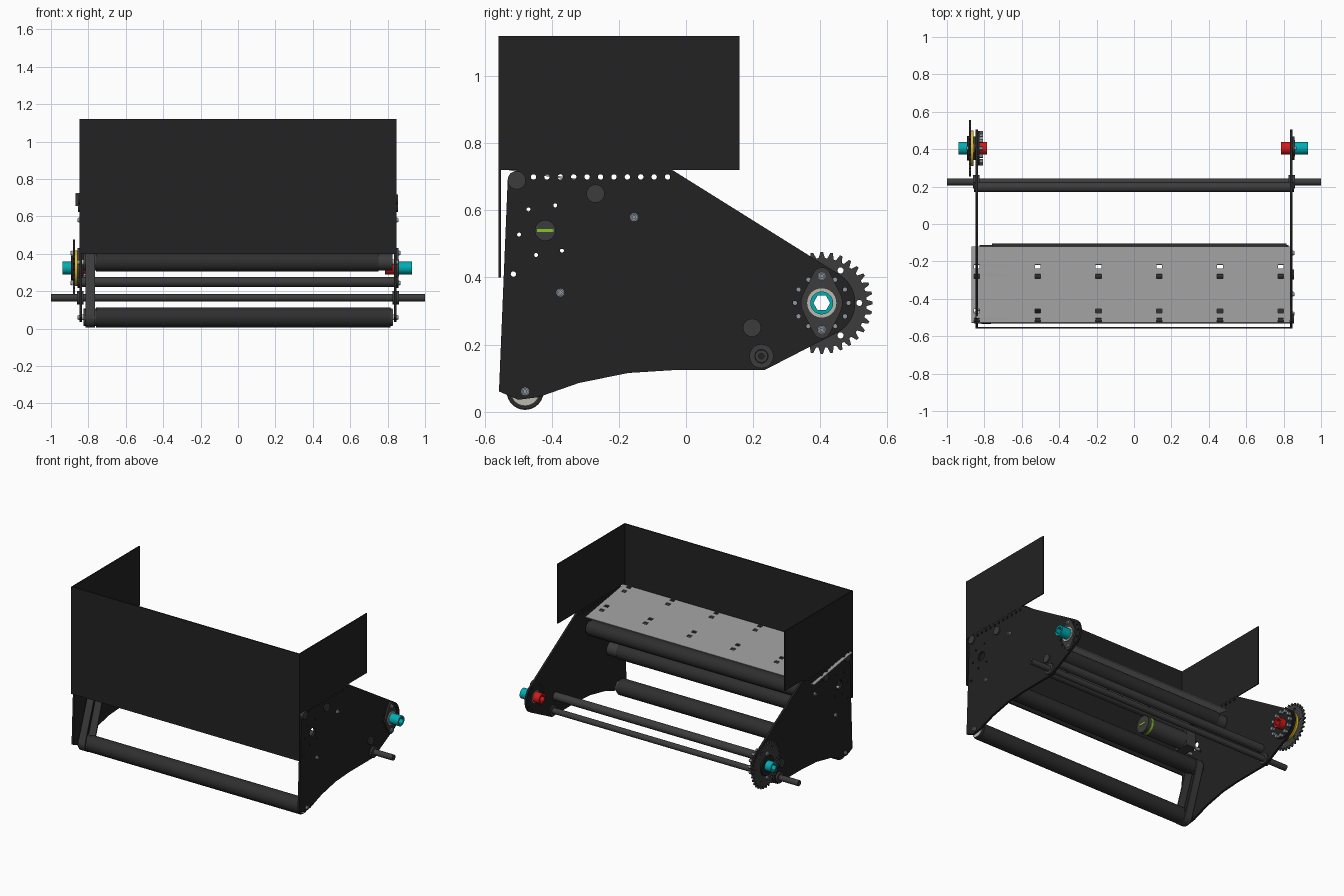
import bpy, math
from math import sin, cos, pi, radians
from mathutils import Matrix, Vector
from mathutils.geometry import convex_hull_2d

if "Cube" in bpy.data.objects:
    bpy.data.objects.remove(bpy.data.objects["Cube"])


def material(name, r, g, b):
    m = bpy.data.materials.new(name)
    m.diffuse_color = (r, g, b, 1)
    m.use_nodes = True
    m.node_tree.nodes["Principled BSDF"].inputs["Base Color"].default_value = m.diffuse_color
    return m


BLACK = material("black_sheet", .016, .016, .017)
RUBBER = material("dark_rubber", .028, .028, .028)
STEEL = material("dark_steel", .045, .045, .045)
SHELF = material("shelf_grey", .33, .33, .33)
BOLT = material("bolt_grey", .28, .32, .36)
PALE = material("bearing_pale", .5, .48, .42)
CYAN = material("cyan_plastic", 0, .42, .45)
RED = material("red_plastic", .65, .01, .01)
YELLOW = material("yellow_plastic", .75, .5, .02)
GREEN = material("green_accent", .25, .55, .02)

# local x, y, z -> world y, z, x : profiles are drawn in the side view
SIDE = Matrix(((0, 0, 1, 0), (1, 0, 0, 0), (0, 1, 0, 0), (0, 0, 0, 1)))


def profile(name, loops, lo, hi, mat, frame=SIDE):
    """Extrude closed loops (first outline, then holes) between lo and hi."""
    cu = bpy.data.curves.new(name, 'CURVE')
    cu.dimensions, cu.fill_mode = '2D', 'BOTH'
    cu.extrude = (hi - lo) / 2
    for loop in loops:
        s = cu.splines.new('POLY')
        s.points.add(len(loop) - 1)
        for p, co in zip(s.points, loop):
            p.co = (co[0], co[1], 0, 1)
        s.use_cyclic_u = True
    tmp = bpy.data.objects.new(name + "_curve", cu)
    bpy.context.collection.objects.link(tmp)
    bpy.context.view_layer.update()
    me = bpy.data.meshes.new_from_object(tmp.evaluated_get(bpy.context.evaluated_depsgraph_get()))
    bpy.data.objects.remove(tmp)
    me.transform(frame @ Matrix.Translation((0, 0, (lo + hi) / 2)))
    me.materials.clear()
    me.materials.append(mat)
    ob = bpy.data.objects.new(name, me)
    bpy.context.collection.objects.link(ob)
    return ob


def circle(y, z, r, n=40, turn=0):
    return [(y + r * cos(turn + 2 * pi * i / n), z + r * sin(turn + 2 * pi * i / n)) for i in range(n)]


def rect(x0, x1, y0, y1):
    return [(x0, y0), (x1, y0), (x1, y1), (x0, y1)]


def hull(*circles):
    pts = [Vector(p) for c in circles for p in circle(*c)]
    return [pts[i] for i in convex_hull_2d(pts)]


def rod(name, y, z, r, lo, hi, mat, bore=0, n=40):
    lo, hi = min(lo, hi), max(lo, hi)
    loops = [circle(y, z, r, n)] + ([circle(y, z, bore, 24)] if bore else [])
    return profile(name, loops, lo, hi, mat)


def bolt(name, y, z, s, x=.847):
    """Socket head bolt on the outer face of side s."""
    a, b = sorted((s * x, s * (x + .006)))
    rod(name + "_washer", y, z, .013, a, b, BOLT, n=20)
    a, b = sorted((s * (x + .006), s * (x + .012)))
    profile(name + "_head", [circle(y, z, .010, 20), circle(y, z, .005, 6)], a, b, BOLT)


HY, HZ = .405, .324           # hub centre
LOWER, MIDDLE, UPPER = (-.48, .06), (-.375, .355), (-.155, .58)

# side plates with adjustment holes
nose = [(HY + .1 * cos(radians(a)), HZ + .1 * sin(radians(a))) for a in range(-63, 59, 6)]
outline = [(-.558, .06), (-.50, .035), (-.44, .043), (-.32, .085), (-.173, .115), (-.03, .124),
           (.235, .124)] + nose + [(-.04, .72), (-.505, .72), (-.525, .71), (-.532, .69)]
holes = [circle(-.455 + .04 * i, .70, .008, 16) for i in range(11)]
holes += [circle(-.515, .41, .008, 16), circle(-.42, .54, .03, 28), circle(HY, HZ, .04, 32)]
holes += [circle(y, z, .006, 12) for y, z in
          ((-.47, .603), (-.39, .615), (-.498, .528), (-.447, .467), (-.37, .48))]
holes += [circle(HY + .08 * cos(k * pi / 6), HZ + .08 * sin(k * pi / 6), .0065, 12)
          for k in range(12) if k not in (3, 9)]
for s, side in ((-1, "left"), (1, "right")):
    a, b = sorted((s * .833, s * .847))
    profile(side + "_side_plate", [outline] + holes, a, b, BLACK)
    # guard flap above the plate
    a, b = sorted((s * .841, s * .848))
    profile(side + "_guard_flap", [rect(-.56, .16, .72, 1.12)], a, b, BLACK)
    # roller axle bolts
    for nm, (y, z) in (("lower", LOWER), ("middle", MIDDLE), ("upper", UPPER)):
        bolt(f"{side}_{nm}_axle_bolt", y, z, s)
    # two bolt bearing flange
    a, b = sorted((s * .847, s * .857))
    profile(side + "_bearing_flange", [hull((HY, HZ, .062), (HY, HZ + .08, .026), (HY, HZ - .08, .026)),
                                       circle(HY, HZ, .045)], a, b, STEEL)
    rod(side + "_bearing_ring", HY, HZ, .045, s * .833, s * .862, PALE, bore=.034)
    for dz in (-.08, .08):
        bolt(side + "_flange_bolt", HY, HZ + dz, s, .857 if s > 0 else .884)
    # hex bored bushings, cyan outside and red inside
    a, b = sorted((s * .835, s * (.93 if s > 0 else .937)))
    profile(side + "_outer_bushing", [circle(HY, HZ, .034), circle(HY, HZ, .025, 6)], a, b, CYAN)
    a, b = sorted((s * .785, s * .835))
    profile(side + "_inner_bushing", [circle(HY, HZ, .034), circle(HY, HZ, .025, 6)], a, b, RED)
    # collar on the through shaft
    rod(side + "_shaft_collar", .225, .165, .036, s * .825, s * .86, STEEL, bore=.02)

# front guard sheet
profile("front_guard_sheet", [rect(-.56, -.552, .40, 1.12)], -.848, .848, BLACK)

# sloped shelf with slot pairs, resting on the cross tubes
slots = [rect(x - .015, x + .015, y - .011, y + .011)
         for x in (-.84, -.515, -.19, .135, .46, .785) for y in (.28, .228, .04, -.01)]
slope = Matrix.Translation((0, -.505, .719)) @ Matrix.Rotation(-math.atan(.157), 4, 'X')
profile("shelf", [rect(-.87, .833, -.023, .39)] + slots, -.003, .003, SHELF, slope)

# cross tubes and hollow through shaft
for nm, y, z in (("front_shelf", -.505, .69), ("rear_shelf", -.27, .65), ("rear_frame", .197, .25)):
    rod(nm + "_tube", y, z, .027, -.855, .855, STEEL)
rod("through_shaft", .225, .165, .019, -1, 1, STEEL, bore=.008)

# rollers with slimmer end caps
for nm, (y, z), r in (("lower", LOWER, .053), ("middle", MIDDLE, .05), ("upper", UPPER, .05)):
    rod(nm + "_roller", y, z, r, -.76, .75 if nm == "middle" else .815, RUBBER)
    rod(nm + "_roller_left_cap", y, z, r - .006, -.825, -.76, STEEL)
    rod(nm + "_roller_right_cap", y, z, r - .006, .75, .825, STEEL)
    rod(nm + "_roller_axle", y, z, .015, -.84, .84, PALE, n=20)
rod("lower_roller_end_bearing", *LOWER, .043, .825, .83, PALE)

# drive belt on the left
profile("drive_belt", [hull((*LOWER, .055), (*MIDDLE, .053)), hull((*LOWER, .046), (*MIDDLE, .044))],
        -.815, -.765, STEEL)

# drive motor hung on the left plate
rod("motor_body", -.42, .54, .055, -.72, -.42, STEEL)
rod("motor_green_band", -.42, .54, .0565, -.46, -.445, GREEN)
profile("motor_end_stripe", [rect(-.445, -.395, .535, .545)], -.42, -.417, GREEN)
profile("motor_gearbox", [rect(-.475, -.365, .485, .595)], -.79, -.72, STEEL)
for dy in (-.035, .035):
    rod("motor_standoff", -.42 + dy, .50, .01, -.835, -.79, BOLT, n=16)

# sprocket with lightening holes, yellow spacer and bolt circle
N = 32
teeth = []
for i in range(N):
    for off, r in ((-.36, .134), (-.13, .152), (.13, .152), (.36, .134)):
        t = 2 * pi * (i + off) / N
        teeth.append((HY + r * cos(t), HZ + r * sin(t)))
light = [circle(HY + .112 * cos(k * pi / 3), HZ + .112 * sin(k * pi / 3), .009, 16) for k in range(6)]
profile("sprocket", [teeth, circle(HY, HZ, .045)] + light, -.882, -.872, STEEL)
rod("sprocket_spacer", HY, HZ, .095, -.872, -.857, YELLOW, bore=.046)
rod("sprocket_cover", HY, HZ, .066, -.892, -.882, BLACK, bore=.034)
rod("sprocket_backing", HY, HZ, .092, -.833, -.826, BLACK, bore=.034)
for k in range(12):
    y, z = HY + .08 * cos(k * pi / 6), HZ + .08 * sin(k * pi / 6)
    rod("sprocket_nut", y, z, .012, -.826, -.806, BOLT, n=6)

# smooth round parts, keep edges crisp
for ob in bpy.data.objects:
    ob.select_set(True)
bpy.context.view_layer.objects.active = bpy.data.objects["sprocket"]
bpy.ops.object.shade_smooth_by_angle(angle=radians(30))
